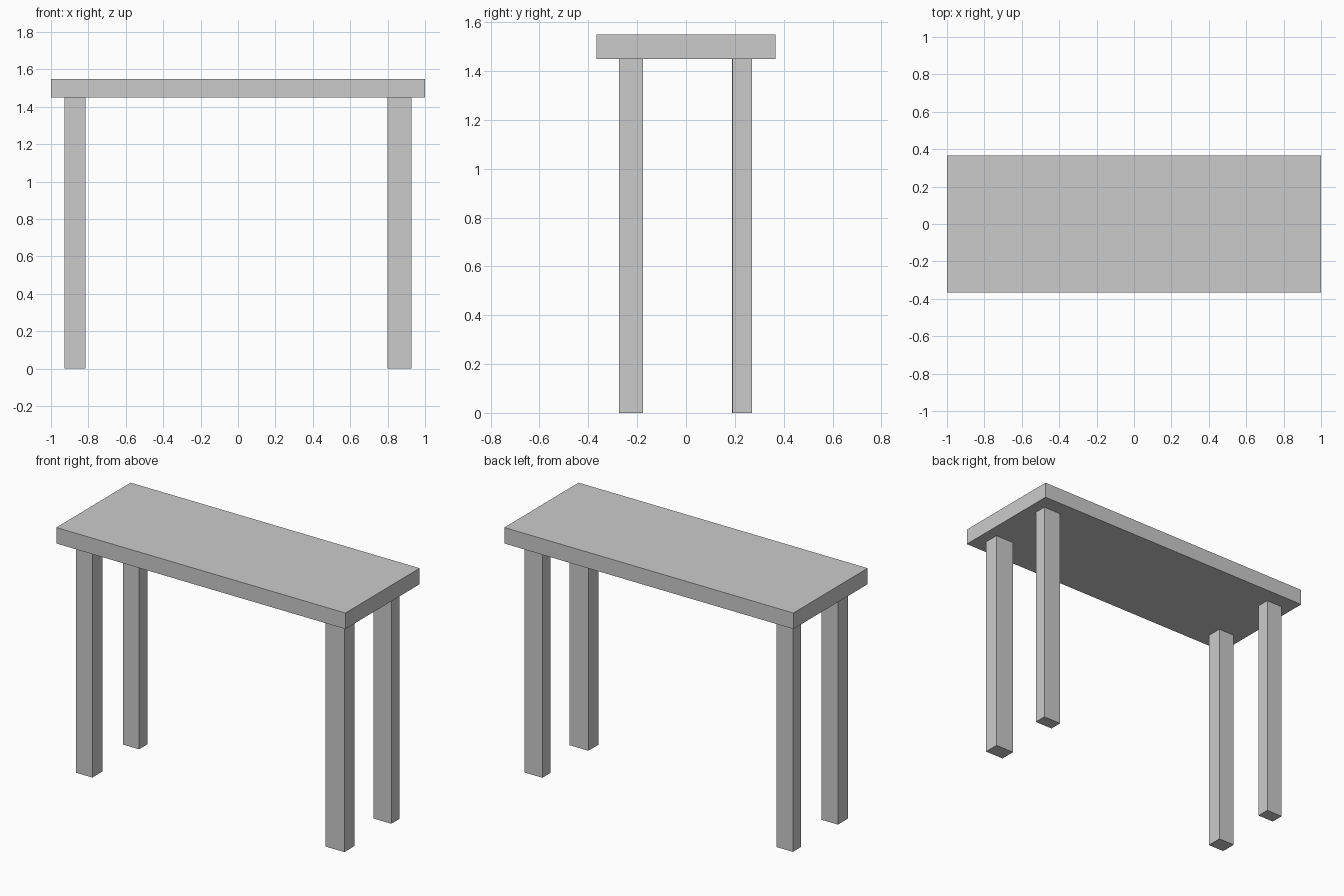
import bpy

if "Cube" in bpy.data.objects:
    bpy.data.objects.remove(bpy.data.objects["Cube"])


def box(name, x0, x1, y0, y1, z0, z1):
    """Axis-aligned box from its limits."""
    bpy.ops.mesh.primitive_cube_add(size=1)
    ob = bpy.context.object
    ob.name = name
    ob.location = ((x0 + x1) / 2, (y0 + y1) / 2, (z0 + z1) / 2)
    ob.scale = (x1 - x0, y1 - y0, z1 - z0)
    bpy.ops.object.transform_apply(location=True, rotation=False, scale=True)
    return ob


TOP, UNDER = 1.55, 1.45

# Table top
box("table_top", -1, 1, -0.367, 0.367, UNDER, TOP)

# Legs: each has a slightly different cross-section
legs = {
    "front_left_leg": (-0.928, -0.816, -0.274, -0.176),
    "back_left_leg": (-0.928, -0.816, 0.188, 0.270),
    "front_right_leg": (0.799, 0.928, -0.274, -0.176),
    "back_right_leg": (0.805, 0.928, 0.190, 0.270),
}
for name, limits in legs.items():
    box(name, *limits, 0, UNDER)
